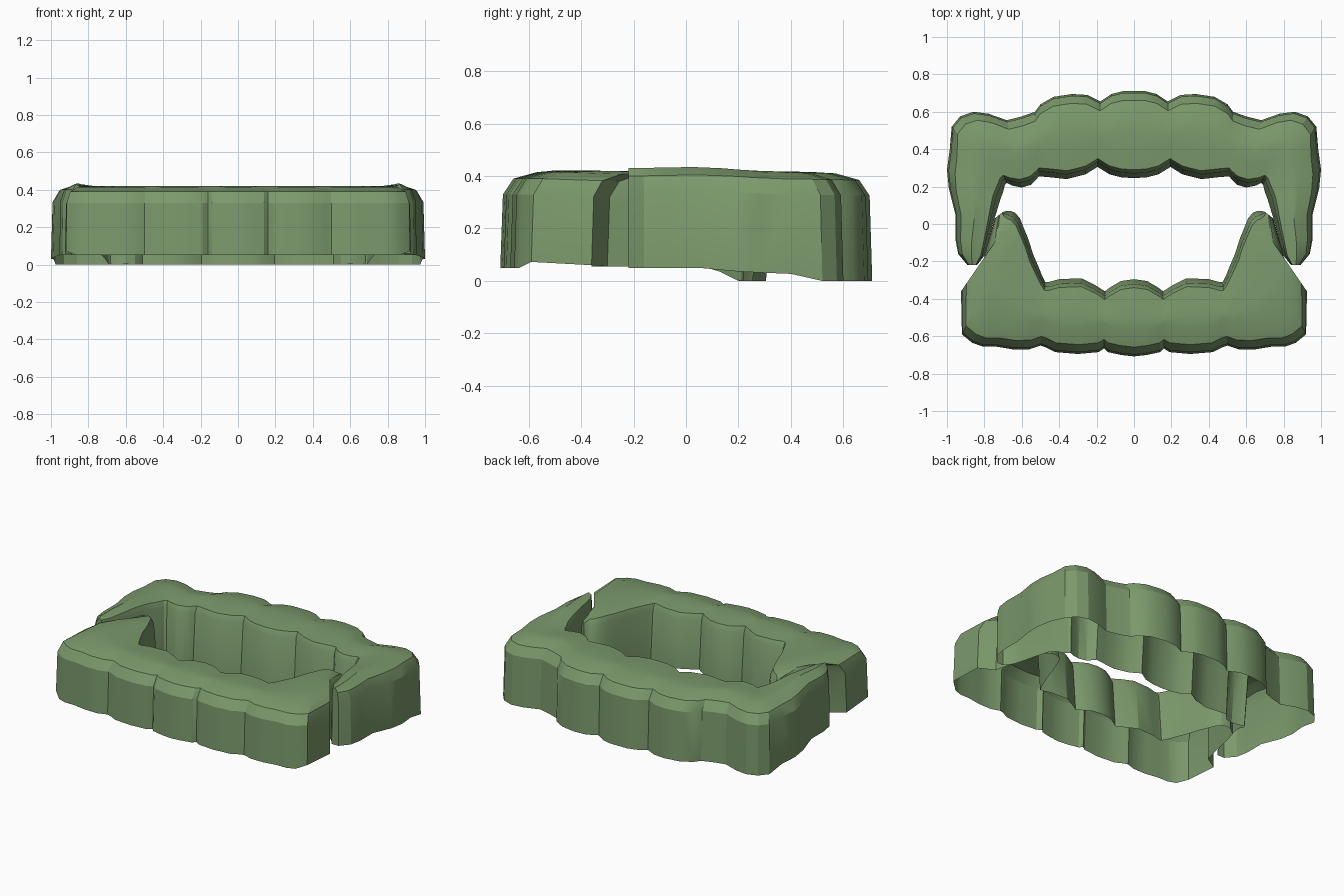
import bpy, bmesh
from mathutils import Vector

mat = bpy.data.materials.new("green")
mat.diffuse_color = (0.20, 0.32, 0.15, 1)


def ramp(v, pts):
    # piecewise linear lookup
    if v <= pts[0][0]:
        return pts[0][1]
    for (a, za), (b, zb) in zip(pts, pts[1:]):
        if v <= b:
            return za + (zb - za) * (v - a) / (b - a)
    return pts[-1][1]


def jaw(name, stations, crown, outer_low, inner_low, flip):
    # loft a rounded open-bottomed cross-section along paired outer/inner points
    bm = bmesh.new()
    rows = []
    for ox, oy, ix, iy in stations:
        o, i = Vector((ox, oy, 0)), Vector((ix, iy, 0))
        span = (i - o).length
        d = (i - o) / span
        top = crown(oy)

        def pt(dist, z, from_inner=False):
            dist = min(dist, span * 0.5 * dist / 0.16)
            p = i - d * dist if from_inner else o + d * dist
            return bm.verts.new((p.x, p.y, z))

        rows.append([
            pt(0, outer_low(oy)), pt(0.01, top - 0.09), pt(0.05, top - 0.03),
            pt(0.14, top - 0.005),
            bm.verts.new((*((o + i) / 2).xy, top)),
            pt(0.13, top - 0.005, True), pt(0.045, top - 0.012, True),
            pt(0.025, top - 0.05, True), pt(0, inner_low(iy), True)])
    for a, b in zip(rows, rows[1:]):
        for j in range(len(a) - 1):
            f = [a[j], b[j], b[j + 1], a[j + 1]]
            bm.faces.new(f[::-1] if flip else f)
    end = rows[-1]
    bm.faces.new(end if not flip else end[::-1])
    mesh = bpy.data.meshes.new(name)
    bm.to_mesh(mesh)
    bm.free()
    ob = bpy.data.objects.new(name, mesh)
    bpy.context.collection.objects.link(ob)
    mesh.materials.append(mat)
    bpy.context.view_layer.objects.active = ob
    ob.select_set(True)
    bpy.ops.object.shade_smooth_by_angle(angle=0.45)
    ob.select_set(False)
    m = ob.modifiers.new("mirror", 'MIRROR')
    m.merge_threshold = 0.001


# Upper teeth with long outer fangs (outer x, y, inner x, y)
jaw("upper_teeth", [
    (0, .71, 0, .245), (.06, .71, .07, .25), (.12, .695, .13, .265),
    (.18, .655, .195, .305), (.25, .69, .26, .265), (.33, .695, .36, .24),
    (.43, .68, .45, .25), (.50, .64, .51, .255), (.53, .60, .52, .24),
    (.60, .575, .55, .21), (.68, .555, .60, .195), (.78, .59, .65, .205),
    (.86, .60, .68, .22), (.93, .575, .69, .21), (.975, .52, .695, .19),
    (.985, .40, .70, .17), (1.0, .29, .715, .13), (.99, .19, .73, .08),
    (.955, .05, .755, 0), (.955, -.08, .78, -.10), (.94, -.16, .80, -.17),
    (.89, -.22, .84, -.22)],
    lambda y: ramp(y, [(-.2, .43), (.1, .435), (.35, .42), (.7, .415)]),
    lambda y: ramp(y, [(.1, .05), (.2, .035), (.45, .025), (.49, 0)]),
    lambda y: ramp(y, [(.1, .05), (.2, .0)]), True)

# Lower teeth with inner fangs
jaw("lower_teeth", [
    (0, -.708, 0, -.295), (.07, -.70, .07, -.305), (.14, -.685, .13, -.34),
    (.16, -.665, .155, -.36), (.19, -.685, .21, -.325), (.30, -.695, .28, -.29),
    (.42, -.685, .40, -.295), (.47, -.66, .455, -.31), (.50, -.65, .475, -.31),
    (.56, -.67, .49, -.28), (.65, -.67, .51, -.23), (.74, -.655, .54, -.16),
    (.81, -.655, .565, -.08), (.865, -.635, .59, -.02), (.92, -.59, .61, .03),
    (.925, -.36, .635, .06), (.83, -.30, .66, .07), (.79, -.13, .68, .07),
    (.745, .03, .70, .065)],
    lambda y: ramp(y, [(-.6, .42), (-.3, .41), (0, .385)]),
    lambda y: ramp(y, [(-.62, .05), (-.58, .08), (-.38, .07), (-.35, .055)]),
    lambda y: .055, False)
